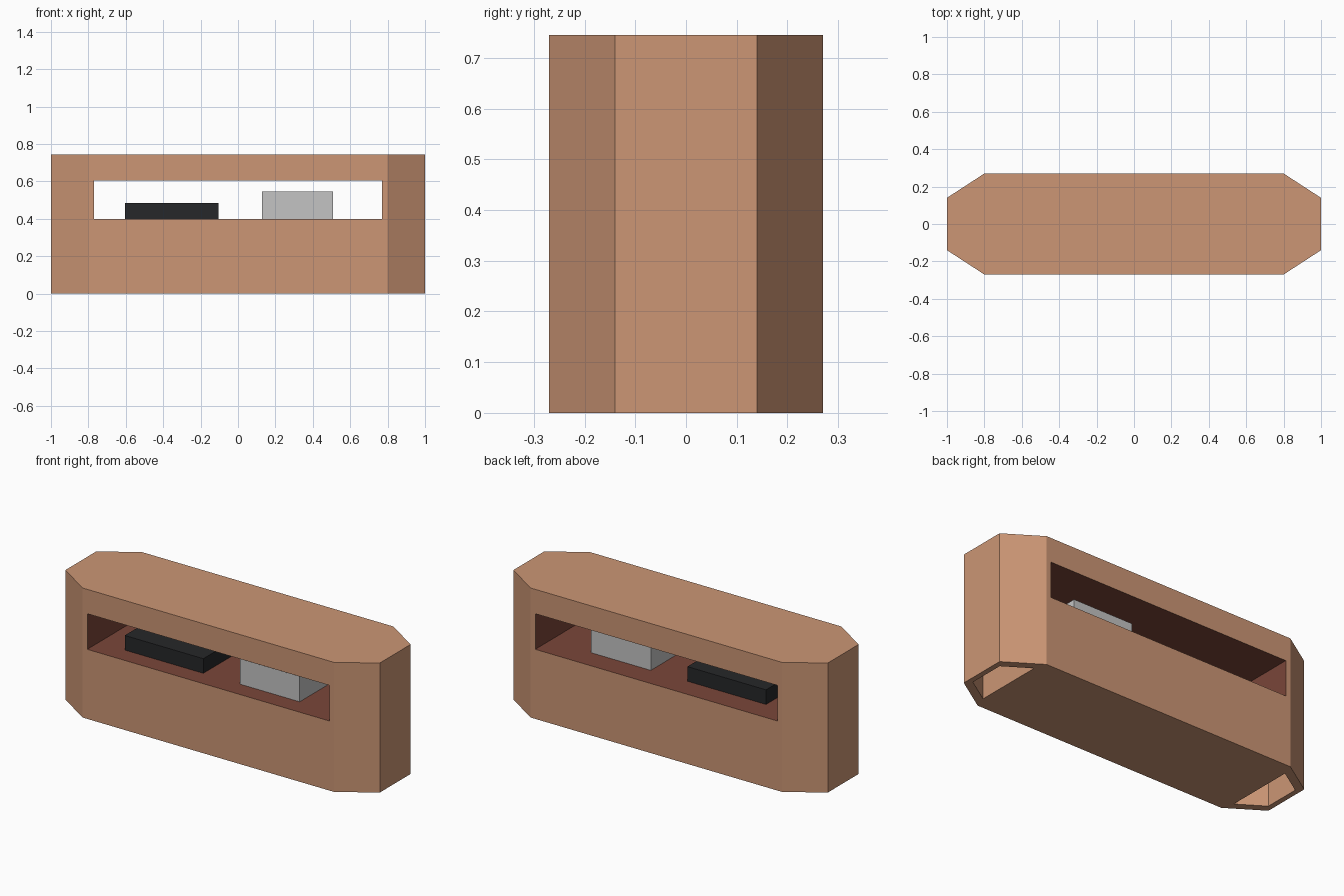
import bpy, bmesh

if "Cube" in bpy.data.objects:
    bpy.data.objects.remove(bpy.data.objects["Cube"])


def material(name, srgb):
    m = bpy.data.materials.new(name)
    lin = [((c / 255 + 0.055) / 1.055) ** 2.4 for c in srgb]
    m.diffuse_color = (*lin, 1)
    m.use_nodes = True
    m.node_tree.nodes["Principled BSDF"].inputs["Base Color"].default_value = m.diffuse_color
    return m


BROWN = material("light brown", (204, 150, 117))
LINING = material("dark red brown", (122, 70, 57))
BLACK = material("black", (38, 39, 41))
GREY = material("light grey", (196, 196, 196))


def finish(name, bm, mats):
    bmesh.ops.recalc_face_normals(bm, faces=bm.faces)
    me = bpy.data.meshes.new(name)
    bm.to_mesh(me)
    bm.free()
    for m in mats:
        me.materials.append(m)
    ob = bpy.data.objects.new(name, me)
    bpy.context.collection.objects.link(ob)
    return ob


def bridge(bm, a, b, index=0):
    """Join two vertex loops with a band of quads."""
    n = len(a)
    for i in range(n):
        j = (i + 1) % n
        f = bm.faces.new((a[i], a[j], b[j], b[i]))
        f.material_index = index


def box(name, x0, x1, y0, y1, z0, z1, mat):
    bm = bmesh.new()
    low, high = [[bm.verts.new((x, y, z)) for x, y in
                  ((x0, y0), (x1, y0), (x1, y1), (x0, y1))] for z in (z0, z1)]
    bridge(bm, low, high)
    bm.faces.new(low)
    bm.faces.new(high)
    return finish(name, bm, [mat])


H, D = 0.745, 0.27       # height and half depth

# Main body: block with a window running through it, lined in dark red brown
bm = bmesh.new()


def rect(x, z0, z1, y):
    return [bm.verts.new((px, y, pz)) for px, pz in
            ((-x, z0), (x, z0), (x, z1), (-x, z1))]


of, ob_ = rect(0.8, 0, H, -D), rect(0.8, 0, H, D)
nf, nb = rect(0.77, 0.4, 0.605, -D), rect(0.77, 0.4, 0.605, D)
bridge(bm, of, ob_)
bridge(bm, of, nf)
bridge(bm, ob_, nb)
bridge(bm, nf, nb, 1)
finish("counter_body", bm, [BROWN, LINING])

# Chamfered end caps: hollow, open underneath
OUTER = ((0.8, -D), (1.0, -0.14), (1.0, 0.14), (0.8, D))
INNER = ((0.823, -0.2), (0.97, -0.105), (0.97, 0.105), (0.823, 0.2))
for side, s in (("left", -1), ("right", 1)):
    bm = bmesh.new()
    loops = [[bm.verts.new((s * x, y, z)) for x, y in prof]
             for prof, z in ((OUTER, H), (OUTER, 0), (INNER, 0), (INNER, H - 0.03))]
    for a, b in zip(loops, loops[1:]):
        bridge(bm, a, b)
    bm.faces.new(loops[0])
    bm.faces.new(loops[-1])
    finish(side + "_end_cap", bm, [BROWN])

# Devices standing on the shelf
box("black_device", -0.605, -0.105, -0.165, 0.137, 0.4, 0.484, BLACK)
box("grey_device", 0.128, 0.508, -0.165, 0.137, 0.4, 0.545, GREY)
